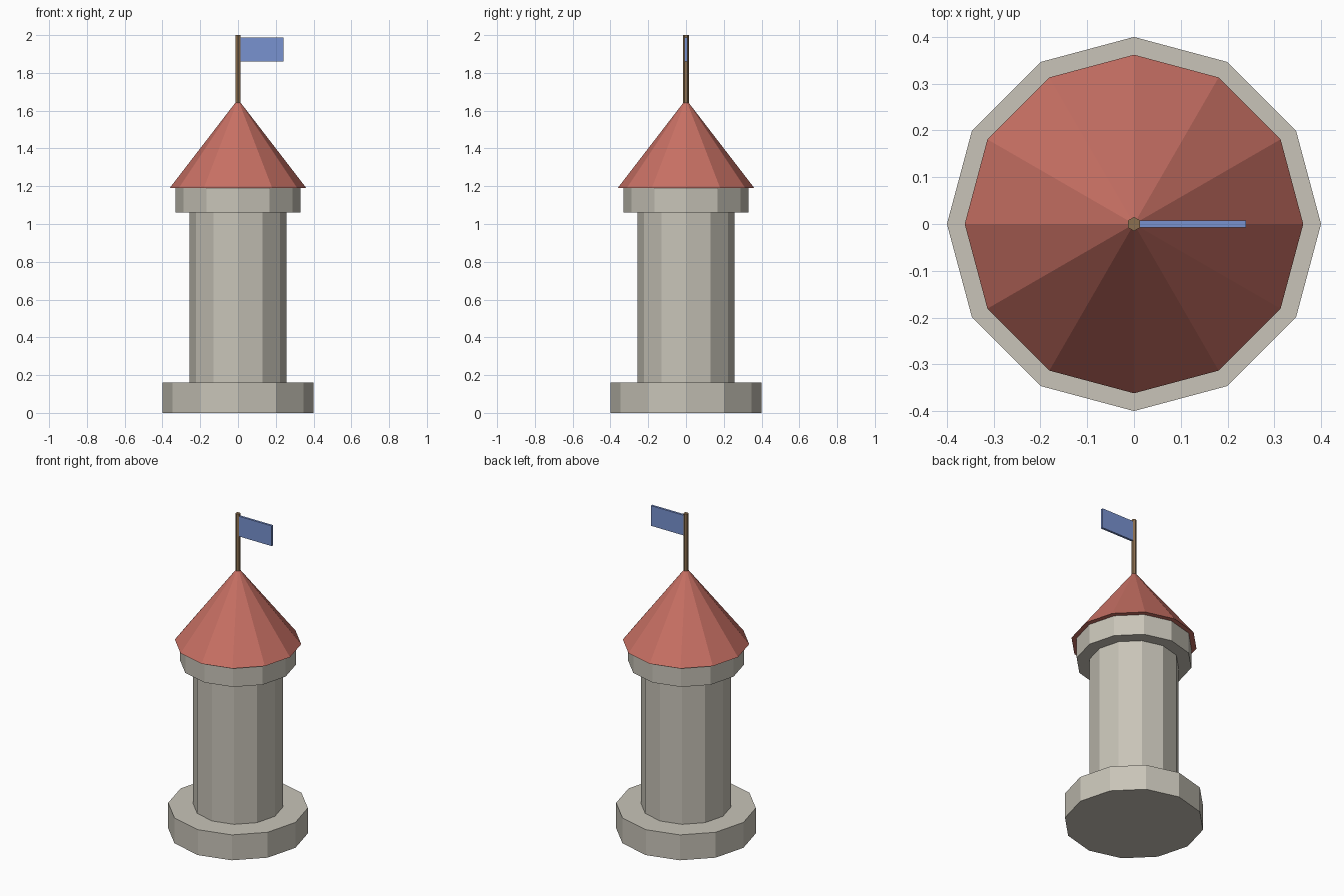
import bpy
import math

if "Cube" in bpy.data.objects:
    bpy.data.objects.remove(bpy.data.objects["Cube"])


def material(name, srgb):
    m = bpy.data.materials.new(name)
    lin = [((c / 255 + 0.055) / 1.055) ** 2.4 for c in srgb]
    m.diffuse_color = (*lin, 1)
    m.use_nodes = True
    m.node_tree.nodes["Principled BSDF"].inputs["Base Color"].default_value = m.diffuse_color
    return m


stone = material("stone", (200, 196, 184))
red = material("roof red", (200, 112, 100))
wood = material("wood brown", (140, 112, 80))
blue = material("flag blue", (120, 146, 208))


def prism(name, sides, r_low, r_high, z0, z1, mat):
    """Upright flat-sided prism or cone with corners on the y axis."""
    bpy.ops.mesh.primitive_cone_add(vertices=sides, radius1=r_low, radius2=r_high,
                                    depth=z1 - z0, location=(0, 0, (z0 + z1) / 2))
    ob = bpy.context.object
    ob.name = name
    ob.data.materials.append(mat)
    return ob


# Stone tower
prism("base", 12, 0.40, 0.40, 0.0, 0.16, stone)
prism("shaft", 12, 0.257, 0.257, 0.16, 1.06, stone)
prism("collar", 12, 0.332, 0.332, 1.06, 1.19, stone)

# Pointed roof and its flag pole
prism("roof", 12, 0.362, 0.0, 1.19, 1.66, red)
prism("flag_pole", 6, 0.015, 0.015, 1.62, 2.0, wood)

# Flag
bpy.ops.mesh.primitive_cube_add(size=1, location=(0.1265, 0, 1.923))
flag = bpy.context.object
flag.name = "flag"
flag.scale = (0.227, 0.014, 0.127)
flag.data.materials.append(blue)
